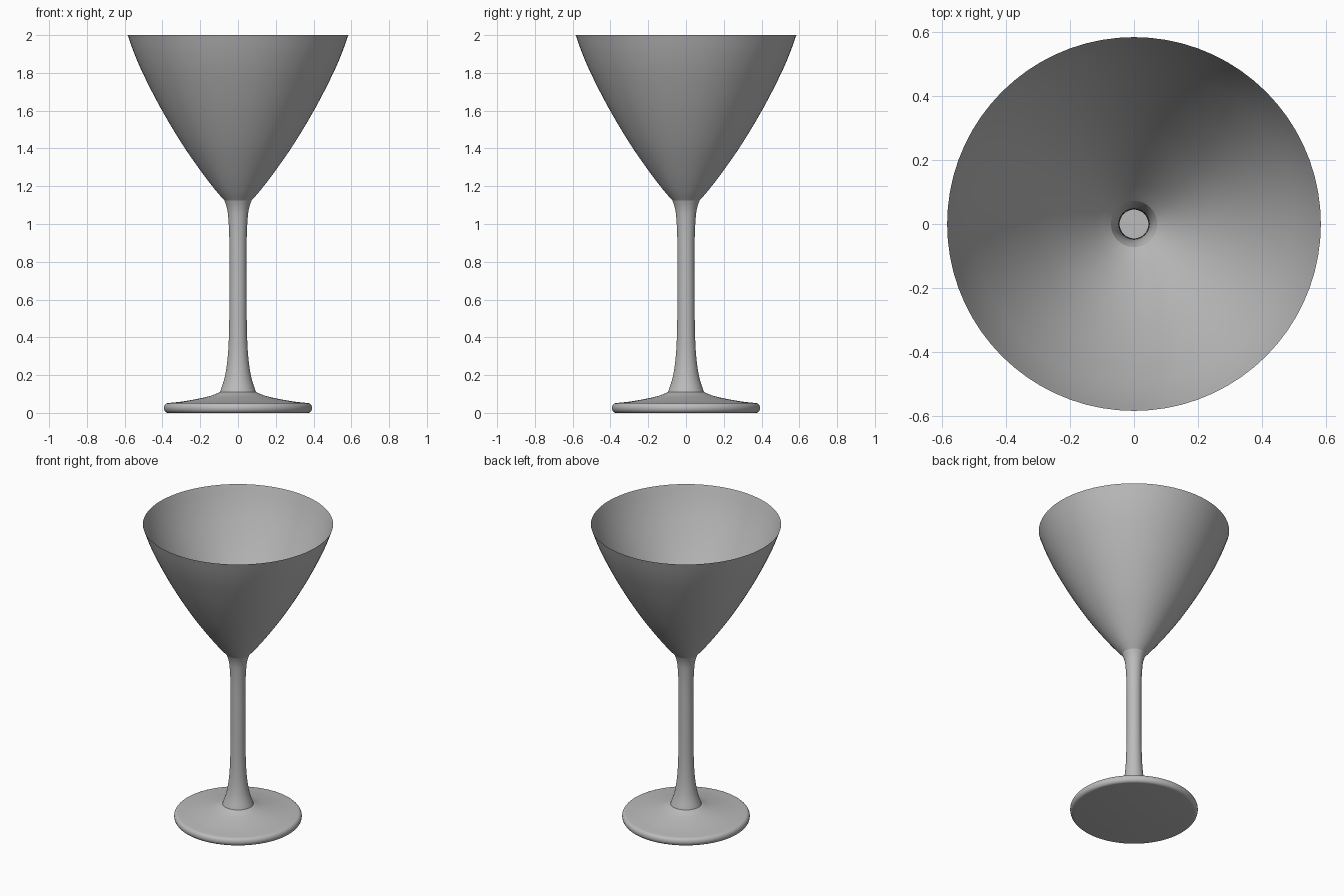
import bpy, bmesh, math
from mathutils import Vector

cube = bpy.data.objects.get("Cube")
if cube:
    bpy.data.objects.remove(cube, do_unlink=True)

# One plain grey for the whole glass
grey = bpy.data.materials.new("plain grey")
grey.use_nodes = True
colour = (0.5, 0.5, 0.5, 1)
grey.diffuse_color = colour
grey.node_tree.nodes["Principled BSDF"].inputs["Base Color"].default_value = colour

SEGMENTS = 72


def smooth_profile(points, steps=4):
    """Catmull-Rom curve through (radius, height) points."""
    p = [Vector(q) for q in points]
    p = [2 * p[0] - p[1]] + p + [2 * p[-1] - p[-2]]
    out = []
    for a, b, c, d in zip(p, p[1:], p[2:], p[3:]):
        for i in range(steps):
            t = i / steps
            out.append(0.5 * (2 * b + (c - a) * t + (2 * a - 5 * b + 4 * c - d) * t ** 2
                              + (3 * b - a - 3 * c + d) * t ** 3))
    return out + [p[-2]]


def lathe(name, profile, close_bottom=False):
    """Revolve a profile, listed from bottom to top, about the z axis."""
    bm = bmesh.new()
    rings = []
    for r, z in profile:
        angles = [math.tau * i / SEGMENTS for i in range(SEGMENTS)]
        rings.append([bm.verts.new((r * math.cos(a), r * math.sin(a), z)) for a in angles])
    for low, high in zip(rings, rings[1:]):
        for i in range(SEGMENTS):
            j = (i + 1) % SEGMENTS
            bm.faces.new((low[i], low[j], high[j], high[i]))
    if close_bottom:
        bm.faces.new(rings[0][::-1])
    mesh = bpy.data.meshes.new(name)
    bm.to_mesh(mesh)
    bm.free()
    mesh.materials.append(grey)
    obj = bpy.data.objects.new(name, mesh)
    bpy.context.collection.objects.link(obj)
    bpy.ops.object.select_all(action="DESELECT")
    obj.select_set(True)
    bpy.context.view_layer.objects.active = obj
    bpy.ops.object.shade_smooth_by_angle(angle=math.radians(40))
    return obj


# Foot: flat underside, rounded edge, gently rising top
edge = [(0.37 + 0.022 * math.cos(a), 0.026 + 0.026 * math.sin(a))
        for a in (math.radians(d) for d in range(-90, 91, 15))]
foot_top = smooth_profile([(0.37, 0.052), (0.29, 0.061), (0.2, 0.077), (0.14, 0.092), (0.095, 0.11)])
lathe("foot", edge + foot_top[1:], close_bottom=True)

# Hollow stem, flared at both ends
lathe("stem", smooth_profile([(0.095, 0.11), (0.07, 0.19), (0.054, 0.3), (0.047, 0.45), (0.045, 0.7),
                              (0.046, 0.92), (0.052, 1.04), (0.06, 1.09), (0.072, 1.125)]))

# Thin open bowl
lathe("bowl", smooth_profile([(0.072, 1.125), (0.12, 1.18), (0.2, 1.285), (0.3, 1.43),
                              (0.41, 1.615), (0.5, 1.79), (0.55, 1.905), (0.584, 2.0)]))
